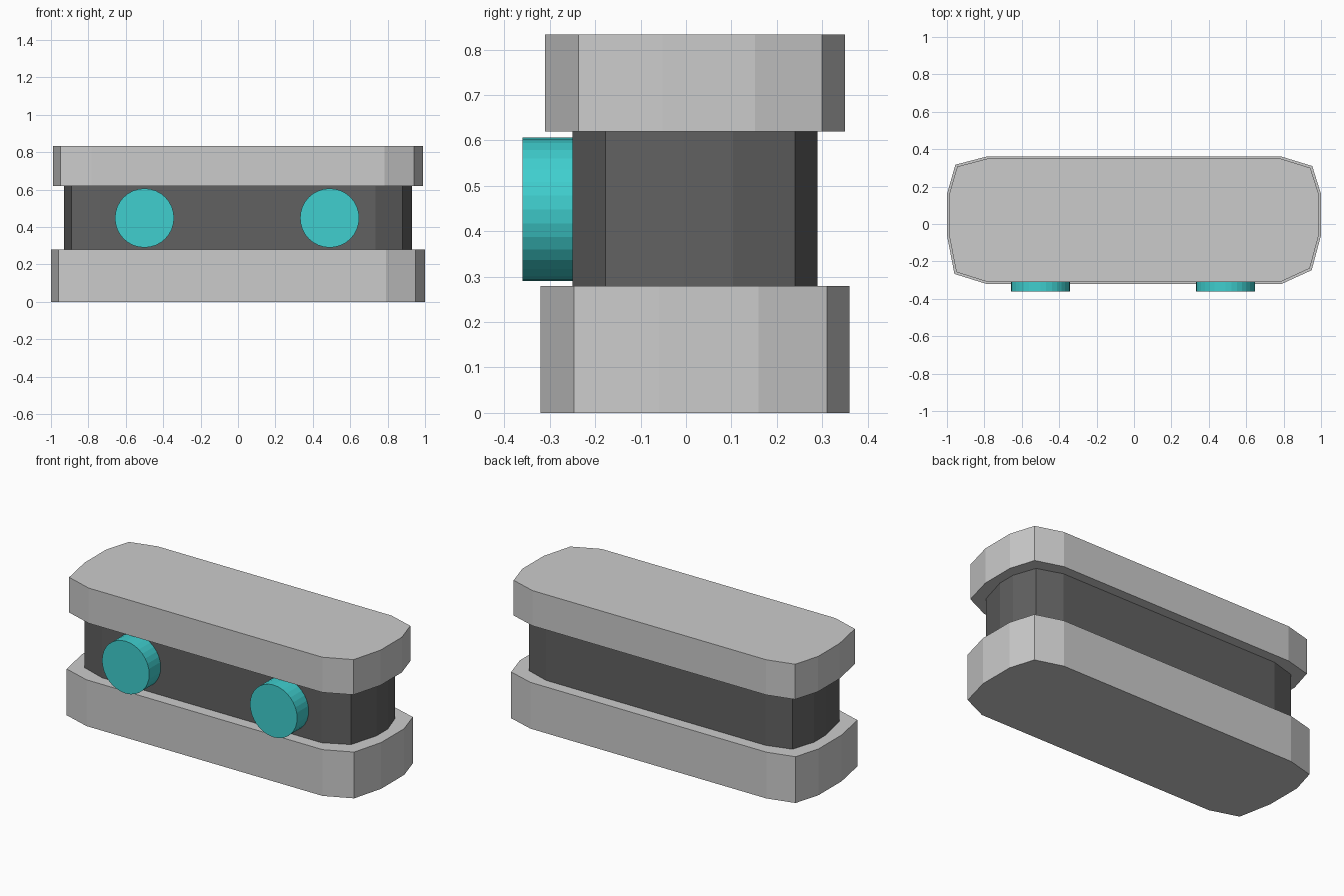
import bpy, bmesh
from math import pi

if "Cube" in bpy.data.objects:
    bpy.data.objects.remove(bpy.data.objects["Cube"])

# Shared twelve-sided outline, counter-clockwise from the front left
OUTLINE = [(-0.79, -0.32), (0.79, -0.32), (0.95, -0.247), (1, -0.06),
           (1, 0.16), (0.953, 0.31), (0.79, 0.36), (-0.79, 0.36),
           (-0.955, 0.317), (-1, 0.16), (-1, -0.06), (-0.96, -0.267)]
MID_Y = 0.02


def slab(name, inset, z0, z1):
    """Extrude the outline, pulled in toward its middle by inset."""
    bm = bmesh.new()
    verts = []
    for x, y in OUTLINE:
        # Points along the straight sides slide a little less than the corners
        dx = inset * (0.8 if abs(x) < 0.8 else 1)
        dy = inset * (0.8 if abs(x) == 1 else 1)
        verts.append(bm.verts.new((x - dx * (1 if x > 0 else -1),
                                   y - dy * (1 if y > MID_Y else -1), z0)))
    face = bm.faces.new(verts)
    ext = bmesh.ops.extrude_face_region(bm, geom=[face])
    top = [v for v in ext["geom"] if isinstance(v, bmesh.types.BMVert)]
    bmesh.ops.translate(bm, verts=top, vec=(0, 0, z1 - z0))
    bmesh.ops.recalc_face_normals(bm, faces=bm.faces)
    mesh = bpy.data.meshes.new(name)
    bm.to_mesh(mesh)
    bm.free()
    obj = bpy.data.objects.new(name, mesh)
    bpy.context.collection.objects.link(obj)
    return obj


def material(name, color):
    mat = bpy.data.materials.new(name)
    mat.diffuse_color = color
    mat.use_nodes = True
    mat.node_tree.nodes["Principled BSDF"].inputs["Base Color"].default_value = mat.diffuse_color
    return mat


# Stacked body: base, recessed dark band, top cover
slab("base", 0, 0, 0.28)
band = slab("recessed_band", 0.07, 0.28, 0.62)
band.data.materials.append(material("dark_grey", (0.12, 0.12, 0.12, 1)))
slab("top_cover", 0.01, 0.62, 0.833)

# Round turquoise eyes on the front
turquoise = material("turquoise", (0.05, 0.62, 0.62, 1))
for name, x in (("left_eye", -0.5), ("right_eye", 0.49)):
    bpy.ops.mesh.primitive_cylinder_add(vertices=32, radius=0.158, depth=0.12,
                                        location=(x, -0.3, 0.448),
                                        rotation=(pi / 2, 0, 0))
    eye = bpy.context.object
    eye.name = name
    eye.data.materials.append(turquoise)
